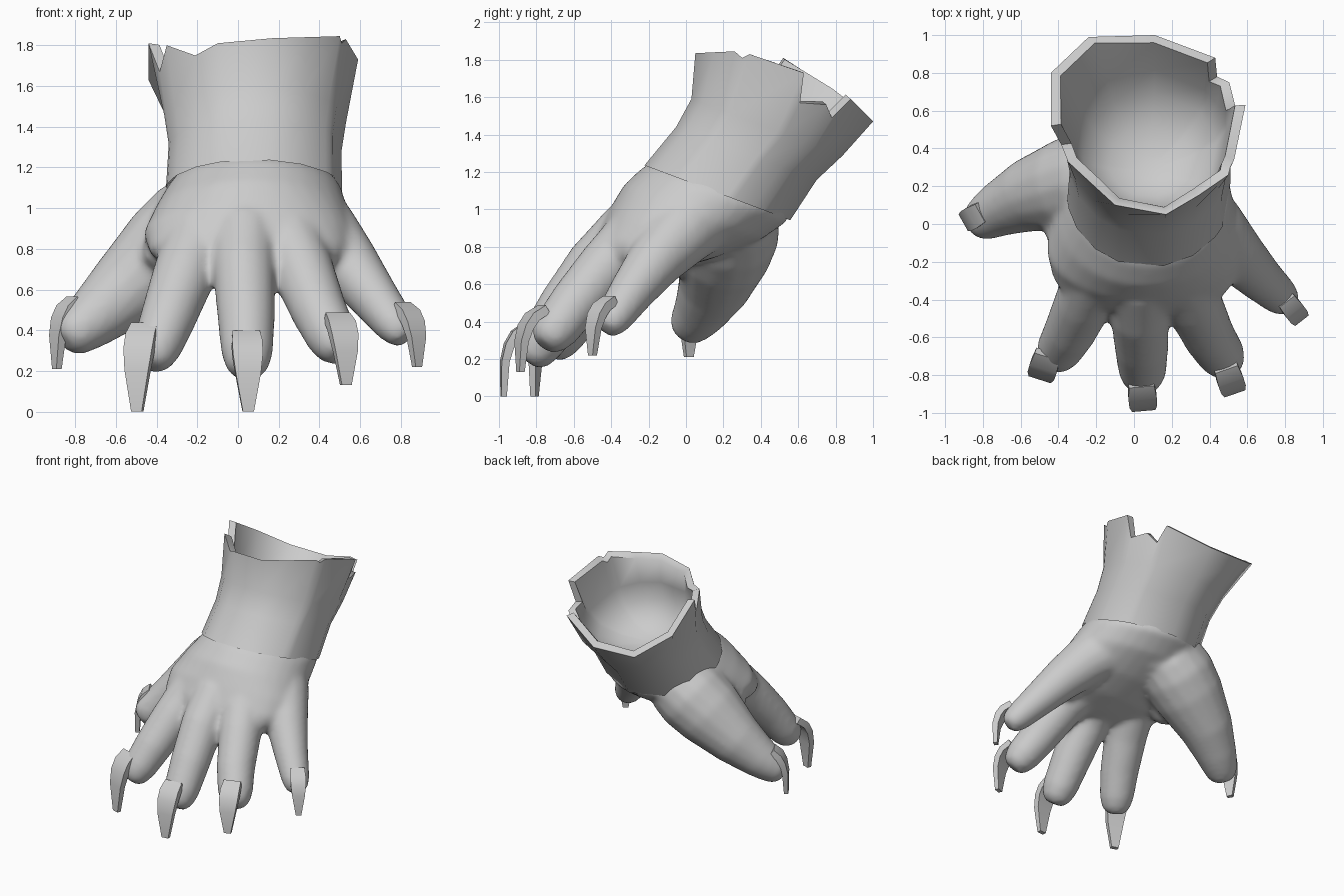
import bpy, bmesh, math
from mathutils import Vector as V

grey = bpy.data.materials.new("pale_grey")
grey.diffuse_color = (0.6, 0.6, 0.6, 1)


def finish(bm, name, smooth=None):
    bmesh.ops.recalc_face_normals(bm, faces=bm.faces)
    me = bpy.data.meshes.new(name)
    bm.to_mesh(me)
    bm.free()
    me.materials.append(grey)
    ob = bpy.data.objects.new(name, me)
    bpy.context.collection.objects.link(ob)
    if smooth:
        bpy.ops.object.select_all(action='DESELECT')
        ob.select_set(True)
        bpy.context.view_layer.objects.active = ob
        bpy.ops.object.shade_smooth_by_angle(angle=math.radians(smooth))
    return ob


def loft(bm, rings, caps=True):
    """Skin a list of point rings with quads."""
    rows = [[bm.verts.new(p) for p in r] for r in rings]
    n = len(rows[0])
    for a, b in zip(rows, rows[1:]):
        for i in range(n):
            j = (i + 1) % n
            bm.faces.new((a[i], a[j], b[j], b[i]))
    if caps:
        bm.faces.new(rows[0])
        bm.faces.new(rows[-1])
    return rows


TILT = V((0, 0.93, -0.35)).normalized()


def oval(c, rx, ry, a, tilt=TILT):
    return V(c) + V((1, 0, 0)) * rx * math.cos(a) + tilt * ry * math.sin(a)


def finger(bm, path, sides=16):
    """Round tube along (point, radius) stations with a domed tip."""
    pts = [(V(p), r * 1.03) for p, r in path]
    end, r = pts[-1]
    d = (end - pts[-2][0]).normalized()
    pts += [(end + d * r * 0.65, r * 0.82), (end + d * r * 1.0, r * 0.5)]
    rings = []
    for i, (p, r) in enumerate(pts):
        t = pts[min(i + 1, len(pts) - 1)][0] - pts[max(i - 1, 0)][0]
        u = t.cross(V((0, 0, 1))).normalized()
        w = u.cross(t).normalized()
        rings.append([p + (u * math.cos(k * math.tau / sides) +
                           w * math.sin(k * math.tau / sides)) * r
                      for k in range(sides)])
    loft(bm, rings)


# Hand: palm and fingers fused into one smooth skin
hand = bmesh.new()
palm = [((0.08, 0.21, 1.145), 0.385, 0.365, 0.376), ((0.08, 0.16, 1.085), 0.43, 0.412, 0.376),
        ((0.065, 0.035, 0.985), 0.475, 0.395, 0.40), ((0.05, -0.12, 0.875), 0.515, 0.315, 0.46),
        ((0.055, -0.26, 0.785), 0.49, 0.23, 0.5), ((0.08, -0.36, 0.725), 0.39, 0.15, 0.5),
        ((0.08, -0.41, 0.69), 0.30, 0.09, 0.5)]
loft(hand, [[oval(c, rx, ry, k * math.tau / 32, V((0, 1, -s)).normalized())
             for k in range(32)] for c, rx, ry, s in palm])
FINGERS = [
    [((-0.11, 0.24, 0.97), 0.25), ((-0.22, 0.23, 0.88), 0.265), ((-0.35, 0.20, 0.77), 0.25),
     ((-0.56, 0.15, 0.59), 0.19), ((-0.71, 0.08, 0.46), 0.145), ((-0.76, 0.05, 0.42), 0.13)],
    [((-0.06, -0.02, 0.99), 0.20), ((-0.20, -0.26, 0.83), 0.17), ((-0.27, -0.42, 0.66), 0.15),
     ((-0.34, -0.57, 0.47), 0.135), ((-0.395, -0.665, 0.325), 0.12)],
    [((0.06, -0.04, 1.00), 0.20), ((0.03, -0.34, 0.85), 0.165), ((0.03, -0.49, 0.70), 0.15),
     ((0.04, -0.65, 0.48), 0.14), ((0.045, -0.775, 0.29), 0.125)],
    [((0.18, -0.02, 0.99), 0.20), ((0.25, -0.28, 0.84), 0.17), ((0.32, -0.43, 0.69), 0.15),
     ((0.40, -0.60, 0.49), 0.135), ((0.46, -0.69, 0.37), 0.125)],
    [((0.25, 0.12, 1.02), 0.22), ((0.42, -0.03, 0.87), 0.18), ((0.54, -0.16, 0.73), 0.15),
     ((0.67, -0.29, 0.56), 0.12), ((0.77, -0.38, 0.43), 0.10)],
    # webs: thumb to index, ring to little, and the heel of the palm
    [((-0.05, 0.12, 1.01), 0.21), ((-0.22, 0.03, 0.89), 0.21), ((-0.31, -0.02, 0.80), 0.15)],
    [((0.30, -0.08, 0.94), 0.17), ((0.41, -0.22, 0.79), 0.13)],
    [((-0.18, 0.24, 0.93), 0.19), ((0.05, 0.24, 0.97), 0.19), ((0.20, 0.18, 0.99), 0.18)]]
for f in FINGERS:
    finger(hand, f)
ob = finish(hand, "hand")
remesh = ob.modifiers.new("fuse", 'REMESH')
remesh.mode = 'VOXEL'
remesh.voxel_size = 0.018
remesh.use_smooth_shade = True
soft = ob.modifiers.new("soften", 'SMOOTH')
soft.factor = 0.5
soft.iterations = 16

# Cuff: torn rim, flared outer wall and hollow inside
rim = [V(p) for p in (
    (0.17, 0.05, 1.835), (0.34, 0.15, 1.84), (0.50, 0.26, 1.845), (0.51, 0.30, 1.81),
    (0.53, 0.34, 1.83), (0.59, 0.63, 1.73), (0.54, 0.61, 1.57), (0.505, 0.75, 1.56),
    (0.44, 0.78, 1.49), (0.43, 0.88, 1.59), (0.11, 1.0, 1.47), (-0.24, 0.99, 1.48),
    (-0.44, 0.80, 1.63), (-0.44, 0.52, 1.81), (-0.385, 0.42, 1.67), (-0.35, 0.33, 1.80),
    (-0.21, 0.20, 1.75), (-0.10, 0.10, 1.81))]
mid = V((0.08, 0.52, 1.65))
ang = [math.atan2((p - mid).dot(TILT) / 0.5, (p.x - mid.x) / 0.5) for p in rim]
walls = [((0.085, 0.43, 1.44), 0.45, 0.435), ((0.085, 0.32, 1.30), 0.428, 0.405),
         ((0.08, 0.165, 1.09), 0.436, 0.42)]
hollow = [((0.085, 0.45, 1.49), 0.41, 0.39), ((0.085, 0.38, 1.37), 0.355, 0.335),
          ((0.085, 0.33, 1.29), 0.22, 0.2), ((0.085, 0.30, 1.26), 0.08, 0.08)]
axis = V((0, 0.68, 0.73))
inner = []
for p in rim:
    d = mid - p
    d -= axis * d.dot(axis)
    inner.append(p + d.normalized() * 0.055)
cuff = bmesh.new()
rings = [[oval(*w, a) for a in ang] for w in walls[::-1]] + [rim, inner]
rings += [[oval(*h, a) for a in ang] for h in hollow]
rows = loft(cuff, rings, False)
cuff.faces.new(rows[-1])
finish(cuff, "cuff", 62)

# Claws: flat-sided hooked blades (top, tip, width)
CLAWS = {
    "thumb": ((-0.81, 0.06, 0.54), (-0.89, 0.015, 0.21), 0.12),
    "index": ((-0.46, -0.70, 0.41), (-0.495, -0.81, 0.0), 0.15),
    "middle": ((0.04, -0.86, 0.37), (0.05, -0.975, 0.0), 0.15),
    "ring": ((0.49, -0.77, 0.46), (0.53, -0.885, 0.13), 0.14),
    "little": ((0.81, -0.41, 0.51), (0.88, -0.50, 0.22), 0.11)}
for name, (top, tip, width) in CLAWS.items():
    top, tip = V(top), V(tip)
    out = V((tip.x - top.x, tip.y - top.y, 0))
    side = out.cross(V((0, 0, 1))).normalized()
    drop = tip.z - top.z
    spine = [top + out * h + V((0, 0, drop * v))
             for h, v in ((-0.1, -0.02), (0.45, 0.1), (0.75, 0.26), (0.95, 0.5), (1, 1))]
    shape = ((0.9, 0.05), (1, 0.05), (0.98, 0.048), (0.82, 0.042), (0.36, 0.03))
    bm = bmesh.new()
    rings = []
    for i, (w, t) in enumerate(shape):
        d = (spine[min(i + 1, 4)] - spine[max(i - 1, 0)]).normalized()
        if i == 4:
            d = V((0, 0, -1))
        up = side.cross(d).normalized()
        a, b = side * width * w / 2, up * t / 2
        rings.append([spine[i] + a + b, spine[i] - a + b, spine[i] - a - b, spine[i] + a - b])
    loft(bm, rings)
    finish(bm, name + "_claw", 45)
